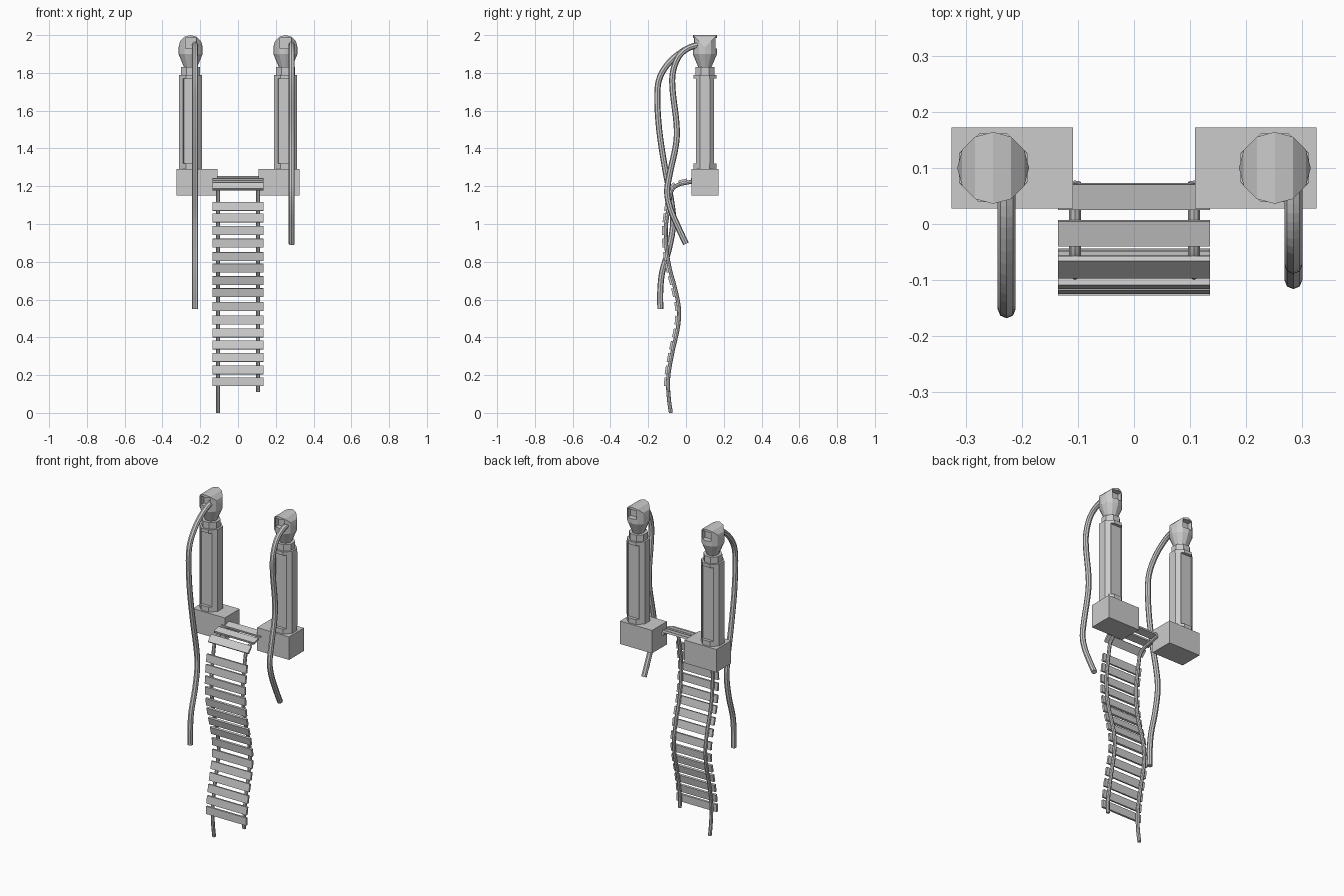
import bpy, bmesh, math
from mathutils import Vector, Matrix

if "Cube" in bpy.data.objects:
    bpy.data.objects.remove(bpy.data.objects["Cube"])


def add_mesh(name, bm, loc=(0, 0, 0)):
    bmesh.ops.recalc_face_normals(bm, faces=bm.faces)
    me = bpy.data.meshes.new(name)
    bm.to_mesh(me)
    bm.free()
    ob = bpy.data.objects.new(name, me)
    ob.location = loc
    bpy.context.collection.objects.link(ob)
    return ob


def add_box(bm, lo, hi):
    lo, hi = Vector(lo), Vector(hi)
    m = Matrix.Translation((lo + hi) / 2) @ Matrix.Diagonal((*(hi - lo), 1))
    bmesh.ops.create_cube(bm, size=1, matrix=m)


def add_prism(bm, outline, z0, z1):
    a = [bm.verts.new((x, y, z0)) for x, y in outline]
    b = [bm.verts.new((x, y, z1)) for x, y in outline]
    n = len(a)
    for i in range(n):
        j = (i + 1) % n
        bm.faces.new((a[i], a[j], b[j], b[i]))
    bm.faces.new(a[::-1])
    bm.faces.new(b)


def octagon(apothem):
    r = apothem / math.cos(math.pi / 8)
    return [(r * math.cos(math.pi / 8 + k * math.pi / 4),
             r * math.sin(math.pi / 8 + k * math.pi / 4)) for k in range(8)]


def smooth_path(pts, steps=4):
    # Catmull-Rom through (y, z) points
    p = [Vector(q) for q in pts]
    p = [2 * p[0] - p[1]] + p + [2 * p[-1] - p[-2]]
    out = []
    for i in range(1, len(p) - 2):
        a, b, c, d = p[i - 1:i + 3]
        for s in range(steps):
            t = s / steps
            out.append(0.5 * (2 * b + (c - a) * t + (2 * a - 5 * b + 4 * c - d) * t * t
                              + (3 * b - a - 3 * c + d) * t ** 3))
    return out + [p[-2]]


def add_rope(name, x, path, radius):
    cu = bpy.data.curves.new(name, 'CURVE')
    cu.dimensions = '3D'
    cu.bevel_depth = radius
    cu.bevel_resolution = 2
    cu.use_fill_caps = True
    sp = cu.splines.new('POLY')
    sp.points.add(len(path) - 1)
    for pt, q in zip(sp.points, path):
        pt.co = (x, q[0], q[1], 1)
    sp.use_smooth = False
    ob = bpy.data.objects.new(name, cu)
    bpy.context.collection.objects.link(ob)


# Shaft outline with recessed front and back panels
quarter = [(0.061, 0.026), (0.039, 0.048), (0.036, 0.043)]
half = quarter + [(-x, y) for x, y in reversed(quarter)]
shaft = half + [(-x, -y) for x, y in half]

for side, sx in (("left", -1), ("right", 1)):
    cx, cy = sx * 0.251, 0.1

    # Base block
    bm = bmesh.new()
    add_box(bm, (min(sx * 0.109, sx * 0.325), 0.028, 1.15),
            (max(sx * 0.109, sx * 0.325), 0.172, 1.29))
    add_mesh(side + "_base", bm)

    # Octagonal post with flanges and collar
    bm = bmesh.new()
    add_prism(bm, octagon(0.061), 1.29, 1.32)
    add_prism(bm, shaft, 1.32, 1.77)
    add_prism(bm, octagon(0.061), 1.77, 1.79)
    add_prism(bm, octagon(0.05), 1.79, 1.83)
    add_mesh(side + "_post", bm, (cx, cy, 0))

    # Head: round funnel ending in an arched top
    bm = bmesh.new()
    n, r = 12, 0.064
    rings = []
    for rad, z in ((0.035, 1.83), (r, 1.90), (r, None)):
        ring = []
        for k in range(n):
            a = k * math.tau / n
            zz = z or 1.936 + r * abs(math.sin(a))
            ring.append(bm.verts.new((rad * math.cos(a), rad * math.sin(a), zz)))
        rings.append(ring)
    for a, b in zip(rings, rings[1:]):
        for i in range(n):
            j = (i + 1) % n
            bm.faces.new((a[i], a[j], b[j], b[i]))
    bm.faces.new(rings[0][::-1])
    top = rings[2]
    for k in range(n // 2):
        quad = []
        for v in (top[k], top[k + 1], top[(n - k - 1) % n], top[(n - k) % n]):
            if v not in quad:
                quad.append(v)
        bm.faces.new(quad)
    head = add_mesh(side + "_head", bm, (cx, cy, 0))

    # Openings in front and back of the head
    bm = bmesh.new()
    add_box(bm, (-0.028, -0.1, 1.93), (0.032, -0.03, 1.984))
    add_box(bm, (-0.028, 0.03, 1.93), (0.032, 0.1, 1.984))
    cutter = add_mesh(side + "_head_cutter", bm, (cx, cy, 0))
    cutter.hide_render = True
    cutter.display_type = 'WIRE'
    mod = head.modifiers.new("openings", 'BOOLEAN')
    mod.operation = 'DIFFERENCE'
    mod.solver = 'EXACT'
    mod.object = cutter

# Hanging ropes
add_rope("left_rope", -0.227, smooth_path([
    (0.07, 1.95), (0.0, 1.925), (-0.08, 1.865), (-0.137, 1.78), (-0.152, 1.68), (-0.142, 1.5),
    (-0.112, 1.3), (-0.078, 1.12), (-0.068, 1.0), (-0.09, 0.87), (-0.125, 0.75),
    (-0.136, 0.65), (-0.136, 0.55)]), 0.016)
add_rope("right_rope", 0.284, smooth_path([
    (0.07, 1.95), (0.01, 1.93), (-0.04, 1.885), (-0.07, 1.8), (-0.07, 1.7), (-0.05, 1.53),
    (-0.053, 1.42), (-0.085, 1.27), (-0.1, 1.17), (-0.082, 1.08), (-0.04, 0.98),
    (0.0, 0.895)]), 0.016)

# Rope ladder side ropes
ladder = smooth_path([
    (0.075, 1.234), (0.02, 1.222), (-0.04, 1.208), (-0.073, 1.182), (-0.084, 1.14),
    (-0.098, 1.05), (-0.107, 0.97), (-0.102, 0.86), (-0.085, 0.76), (-0.058, 0.66),
    (-0.037, 0.55), (-0.043, 0.45), (-0.07, 0.33), (-0.09, 0.22), (-0.095, 0.15),
    (-0.09, 0.07), (-0.08, 0.0)], 6)
add_rope("ladder_rope_left", -0.105, ladder, 0.0105)
add_rope("ladder_rope_right", 0.107, [q for q in ladder if q[1] > 0.1], 0.0105)

# Ladder planks follow the ropes
levels = [1.229, 1.2155, 1.19, 1.09, 1.03, 0.965, 0.9, 0.83, 0.77, 0.705, 0.64,
          0.565, 0.49, 0.42, 0.355, 0.29, 0.225, 0.165]
for i, z in enumerate(levels):
    k = next(k for k in range(len(ladder) - 1) if ladder[k + 1][1] <= z)
    a, b = ladder[k], ladder[k + 1]
    p = a.lerp(b, (a[1] - z) / (a[1] - b[1]))
    t = (ladder[min(k + 3, len(ladder) - 1)] - ladder[max(k - 2, 0)]).normalized()
    normal = Vector((0, t[1], -t[0]))
    along = Vector((0, t[0], t[1]))
    centre = Vector((0, p[0], p[1])) + normal * (0.014 if normal.z > 0 else -0.014) \
        if abs(normal.z) > 0.5 else \
        Vector((0, p[0], p[1])) + normal * (0.014 if normal.y < 0 else -0.014)
    m = Matrix.Translation(centre) @ Matrix((Vector((1, 0, 0)), along, normal)).transposed().to_4x4()
    bm = bmesh.new()
    bmesh.ops.create_cube(bm, size=1, matrix=m @ Matrix.Diagonal((0.27, 0.046, 0.013, 1)))
    add_mesh("plank_%02d" % (i + 1), bm)
